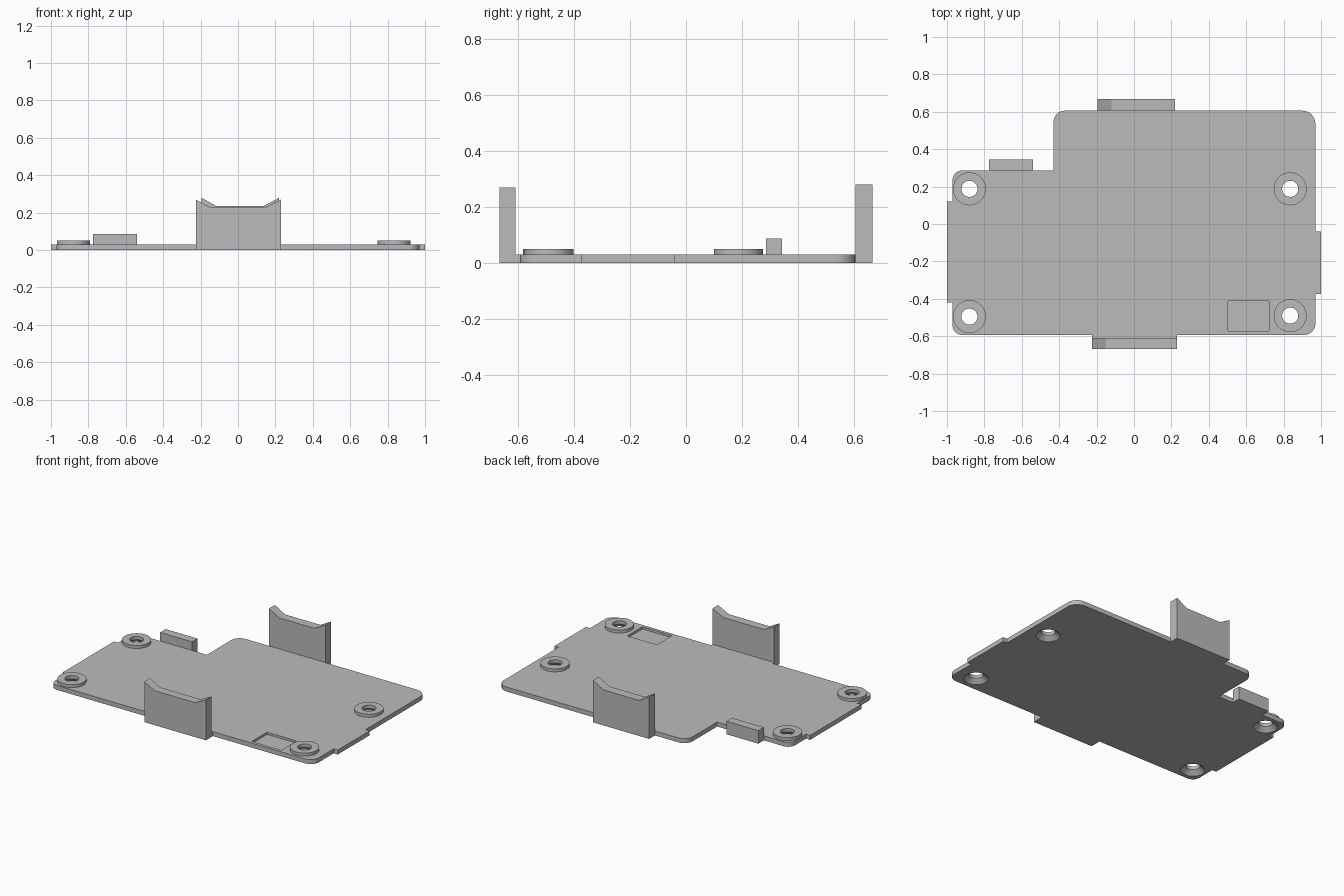
import bpy
import bmesh
from math import cos, sin, pi, radians
from mathutils import Vector

cube = bpy.data.objects.get("Cube")
if cube:
    bpy.data.objects.remove(cube, do_unlink=True)

grey = bpy.data.materials.new("plain grey")
grey.use_nodes = True
colour = (0.5, 0.5, 0.5, 1)
grey.diffuse_color = colour
grey.node_tree.nodes["Principled BSDF"].inputs["Base Color"].default_value = colour

PLATE_TOP = 0.03
BOSS_TOP = 0.05
HOLE = 0.043


def finish(name, bm):
    """Turn a bmesh into a named grey object."""
    bmesh.ops.recalc_face_normals(bm, faces=bm.faces)
    mesh = bpy.data.meshes.new(name)
    bm.to_mesh(mesh)
    bm.free()
    mesh.materials.append(grey)
    obj = bpy.data.objects.new(name, mesh)
    bpy.context.collection.objects.link(obj)
    return obj


def prism(name, points, offset):
    """Extrude a closed outline along an offset."""
    bm = bmesh.new()
    face = bm.faces.new([bm.verts.new(p) for p in points])
    moved = bmesh.ops.extrude_face_region(bm, geom=[face])["geom"]
    verts = [v for v in moved if isinstance(v, bmesh.types.BMVert)]
    bmesh.ops.translate(bm, verts=verts, vec=offset)
    return finish(name, bm)


def box(name, x0, x1, y0, y1, z0, z1):
    corners = [(x0, y0, z0), (x1, y0, z0), (x1, y1, z0), (x0, y1, z0)]
    return prism(name, corners, (0, 0, z1 - z0))


def lathe(name, profile, centre, steps=48):
    """Spin a closed (radius, height) profile around a vertical axis."""
    bm = bmesh.new()
    rings = []
    for i in range(steps):
        a = 2 * pi * i / steps
        rings.append([bm.verts.new((centre[0] + r * cos(a), centre[1] + r * sin(a), z))
                      for r, z in profile])
    n = len(profile)
    for i, ring in enumerate(rings):
        nxt = rings[(i + 1) % steps]
        for j in range(n):
            k = (j + 1) % n
            bm.faces.new((ring[j], ring[k], nxt[k], nxt[j]))
    return finish(name, bm)


def drill(name, centre, steps=48):
    """Countersunk hole cutter: a flared cone below a straight bore."""
    bm = bmesh.new()
    rings = []
    for r, z in ((0.085, -0.01), (HOLE, PLATE_TOP - 0.002), (HOLE, BOSS_TOP + 0.02)):
        rings.append([bm.verts.new((centre[0] + r * cos(2 * pi * i / steps),
                                    centre[1] + r * sin(2 * pi * i / steps), z))
                      for i in range(steps)])
    for low, high in zip(rings, rings[1:]):
        for i in range(steps):
            k = (i + 1) % steps
            bm.faces.new((low[i], low[k], high[k], high[i]))
    bm.faces.new(rings[0])
    bm.faces.new(rings[-1])
    return finish(name, bm)


def rounded(outline, steps=6):
    """Round the corners of an outline of (x, y, radius)."""
    result = []
    for i, (x, y, r) in enumerate(outline):
        p = Vector((x, y, 0))
        if r == 0:
            result.append(p)
            continue
        a = (Vector((*outline[i - 1][:2], 0)) - p).normalized() * r
        b = (Vector((*outline[(i + 1) % len(outline)][:2], 0)) - p).normalized() * r
        for s in range(steps + 1):
            t = s / steps * pi / 2
            result.append(p + a * (1 - sin(t)) + b * (1 - cos(t)))
    return result


def cut(target, cutter):
    mod = target.modifiers.new("cut", "BOOLEAN")
    mod.operation = "DIFFERENCE"
    mod.solver = "EXACT"
    mod.object = cutter
    bpy.context.view_layer.objects.active = target
    bpy.ops.object.modifier_apply(modifier=mod.name)
    bpy.data.objects.remove(cutter, do_unlink=True)


def smooth(obj):
    bpy.ops.object.select_all(action="DESELECT")
    obj.select_set(True)
    bpy.context.view_layer.objects.active = obj
    bpy.ops.object.shade_smooth_by_angle(angle=radians(30))


# Base plate with stepped side tabs and a cut-away back corner
plate = prism("base_plate", rounded([
    (-0.97, -0.593, 0.05), (-0.225, -0.593, 0), (-0.225, -0.61, 0),
    (0.23, -0.61, 0), (0.23, -0.593, 0), (0.97, -0.593, 0.06),
    (0.97, -0.375, 0), (1, -0.375, 0), (1, -0.04, 0), (0.97, -0.04, 0),
    (0.97, 0.606, 0.07), (-0.43, 0.606, 0.06), (-0.43, 0.286, 0),
    (-0.97, 0.286, 0.05), (-0.97, 0.12, 0), (-1, 0.12, 0),
    (-1, -0.42, 0), (-0.97, -0.42, 0)]), (0, 0, PLATE_TOP))

# Shallow rectangular recess
cut(plate, box("recess_cutter", 0.503, 0.722, -0.572, -0.412, 0.015, 0.1))

# Four countersunk screw holes with raised ring bosses
holes = {"back_right": (-0.88, 0.188), "back_left": (0.835, 0.188),
         "front_right": (-0.88, -0.495), "front_left": (0.835, -0.49)}
for place, centre in holes.items():
    cut(plate, drill("hole_cutter", centre))
    ring = [(HOLE, PLATE_TOP - 0.002), (0.088, PLATE_TOP - 0.002),
            (0.088, BOSS_TOP), (HOLE, BOSS_TOP)]
    smooth(lathe(place + "_boss", ring, centre))
smooth(plate)


def clip(name, x0, x1, y0, y1, top, dip):
    """Upright wall whose top edge dips between two sloped ends."""
    shape = [(x0, 0), (x1, 0), (x1, top), (x1 - 0.08, dip), (x0 + 0.075, dip), (x0, top)]
    prism(name, [(x, y0, z) for x, z in shape], (0, y1 - y0, 0))


clip("front_clip", -0.225, 0.23, -0.667, -0.609, 0.27, 0.23)
clip("back_clip", -0.195, 0.22, 0.606, 0.667, 0.28, 0.237)

# Low tab on the cut-away edge
box("back_tab", -0.775, -0.54, 0.286, 0.344, 0, 0.087)
